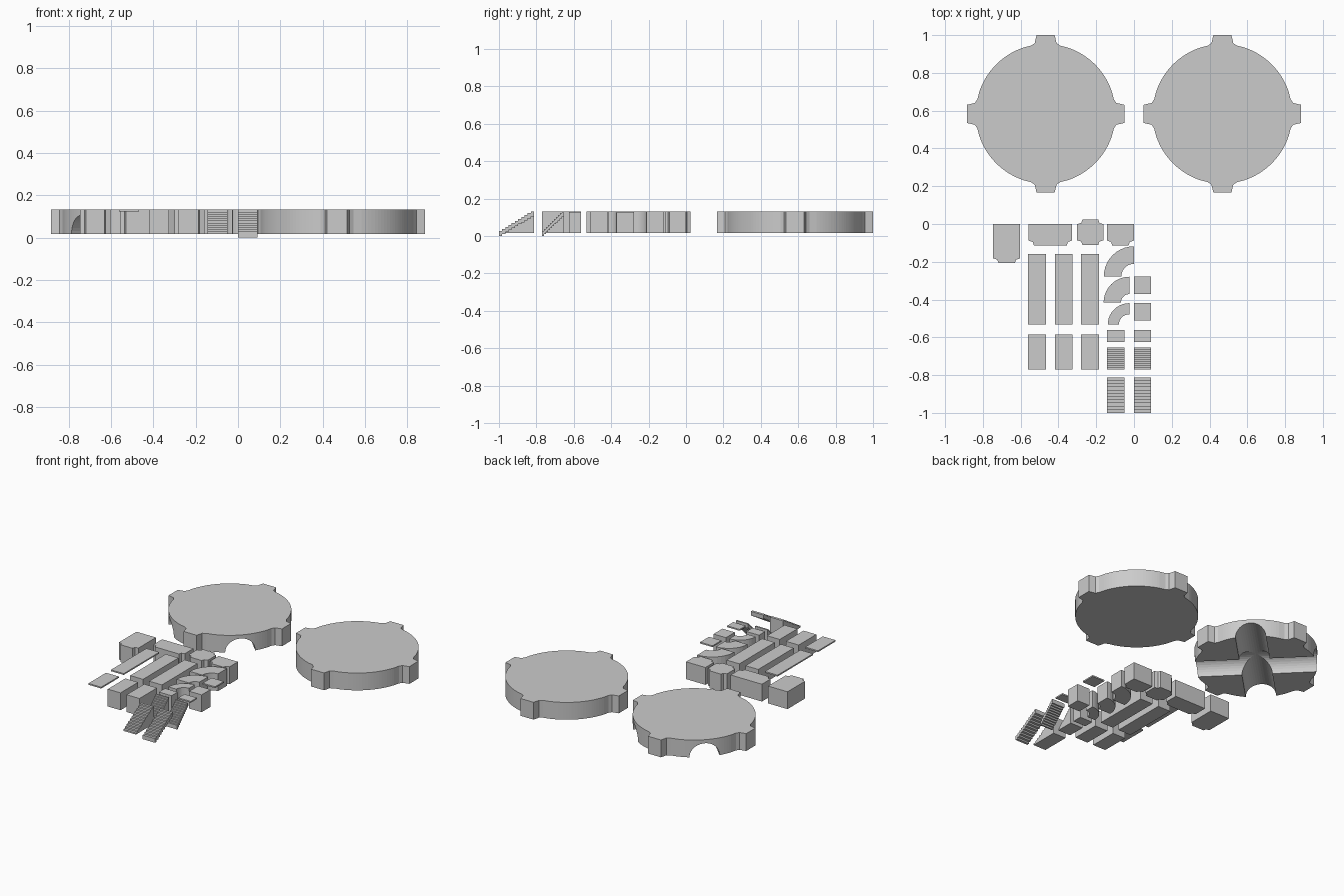
import bpy, bmesh
from math import sin, cos, radians, pi
from mathutils import Vector

if "Cube" in bpy.data.objects:
    bpy.data.objects.remove(bpy.data.objects["Cube"])

Z0, Z1 = 0.017, 0.132      # base and top of the full-height blocks
PLATE = Z1 - 0.009         # underside of the thin plates


def extrude(name, pts, offset):
    """Closed 3D outline swept along offset."""
    bm = bmesh.new()
    face = bm.faces.new([bm.verts.new(p) for p in pts])
    res = bmesh.ops.extrude_face_region(bm, geom=[face], use_keep_orig=True)
    vs = [g for g in res["geom"] if isinstance(g, bmesh.types.BMVert)]
    bmesh.ops.translate(bm, vec=Vector(offset), verts=vs)
    bmesh.ops.recalc_face_normals(bm, faces=bm.faces)
    me = bpy.data.meshes.new(name)
    bm.to_mesh(me)
    bm.free()
    ob = bpy.data.objects.new(name, me)
    bpy.context.collection.objects.link(ob)
    return ob


def slab(name, pts, z0=Z0):
    return extrude(name, [(x, y, z0) for x, y in pts], (0, 0, Z1 - z0))


def box(name, x0, x1, y0, y1, z0=Z0):
    return slab(name, [(x0, y0), (x1, y0), (x1, y1), (x0, y1)], z0)


def notched(name, x0, x1, y0, y1, top=False):
    """Block with its front (and optionally back) corners notched."""
    a, b, c, d = 0.022, 0.028, 0.018, 0.025
    pts = [(x0, y0 + d), (x0 + a, y0 + c), (x0 + b, y0),
           (x1 - b, y0), (x1 - a, y0 + c), (x1, y0 + d)]
    if top:
        pts += [(x1, y1 - d), (x1 - a, y1 - c), (x1 - b, y1),
                (x0 + b, y1), (x0 + a, y1 - c), (x0, y1 - d)]
    else:
        pts += [(x1, y1), (x0, y1)]
    return slab(name, pts)


def hub(name, cx, cy):
    """Large disc with four flared tabs."""
    pts = []
    for k in range(4):
        quad = [(0.4165, -0.048), (0.4165, 0.048), (0.374, 0.058), (0.361, 0.078)]
        quad += [(0.37 * cos(radians(t)), 0.37 * sin(radians(t)))
                 for t in [18 + 54 * i / 20 for i in range(21)]]
        quad += [(0.078, 0.361), (0.058, 0.374)]
        c, s = round(cos(k * pi / 2)), round(sin(k * pi / 2))
        pts += [(cx + x * c - y * s, cy + x * s + y * c) for x, y in quad]
    return slab(name, pts)


def curve_block(name, cx, cy, r_out, r_in):
    """Quarter ring."""
    ang = [pi / 2 + pi / 2 * i / 10 for i in range(11)]
    pts = [(cx + r_out * cos(t), cy + r_out * sin(t)) for t in ang]
    pts += [(cx + r_in * cos(t), cy + r_in * sin(t)) for t in reversed(ang)]
    return slab(name, pts)


def stairs(name, x0, x1, y0, y1, solid, n=11):
    """Flight rising towards the back, solid or as a thin stepped sheet."""
    run, rise = (y1 - y0) / n, (Z1 - Z0) / n
    top = [(y0, Z0)]
    for i in range(n):
        top += [(y0 + i * run, Z0 + (i + 1) * rise), (y0 + (i + 1) * run, Z0 + (i + 1) * rise)]
    if solid:
        low = [(y1, Z0)]
    else:
        low = []
        for i in reversed(range(n)):
            z = i * rise
            low += [(y0 + (i + 1) * run, z), (y0 + i * run, z)]
        top = top[1:]
    return extrude(name, [(x0, y, z) for y, z in top + low], (x1 - x0, 0, 0))


# large discs; the left one has two crossing tunnels underneath
hub("plain_disc", 0.468, 0.583)
tunnel_disc = hub("tunnel_disc", -0.468, 0.583)
for k, a in enumerate((45, 135)):
    bpy.ops.mesh.primitive_cylinder_add(vertices=40, radius=0.092, depth=1.2,
                                        location=(-0.468, 0.583, Z0 - 0.0005),
                                        rotation=(pi / 2, 0, radians(a)))
    cutter = bpy.context.object
    cutter.name = f"tunnel_cutter_{k}"
    cutter.hide_render = True
    bpy.context.view_layer.objects.active = tunnel_disc
    mod = tunnel_disc.modifiers.new("tunnel", "BOOLEAN")
    mod.operation, mod.solver, mod.object = "DIFFERENCE", "EXACT", cutter
    bpy.ops.object.modifier_apply(modifier=mod.name)
    bpy.data.objects.remove(cutter)

# connector blocks with notched corners
notched("connector_long", -0.746, -0.603, -0.207, 0)
notched("connector_wide", -0.558, -0.328, -0.113, 0)
notched("connector_cross", -0.301, -0.161, -0.111, 0.024, top=True)
notched("connector_short", -0.143, 0, -0.113, 0)

# straight bars: one thin plate and two full blocks per length
for i, x in enumerate((-0.561, -0.419, -0.28)):
    z = PLATE if i == 0 else Z0
    kind = "plate" if i == 0 else "block"
    box(f"long_{kind}_{i}", x, x + 0.094, -0.533, -0.16, z)
    box(f"short_{kind}_{i}", x, x + 0.094, -0.769, -0.584, z)

# curved blocks
curve_block("curve_large", 0, -0.278, 0.16, 0.067)
curve_block("curve_medium", -0.024, -0.416, 0.137, 0.045)
curve_block("curve_small", -0.025, -0.533, 0.114, 0.055)

# square and half pieces
box("square_plate", 0, 0.091, -0.371, -0.278, PLATE)
box("square_block", 0, 0.091, -0.512, -0.419)
box("half_plate", 0, 0.091, -0.626, -0.562, PLATE)
box("half_block", -0.143, -0.05, -0.626, -0.562)

# stairs
for name, y0, y1 in (("steep", -0.769, -0.653), ("gentle", -1.0, -0.812)):
    stairs(f"{name}_stairs_solid", -0.143, -0.05, y0, y1, True)
    stairs(f"{name}_stairs_sheet", 0, 0.091, y0, y1, False)
